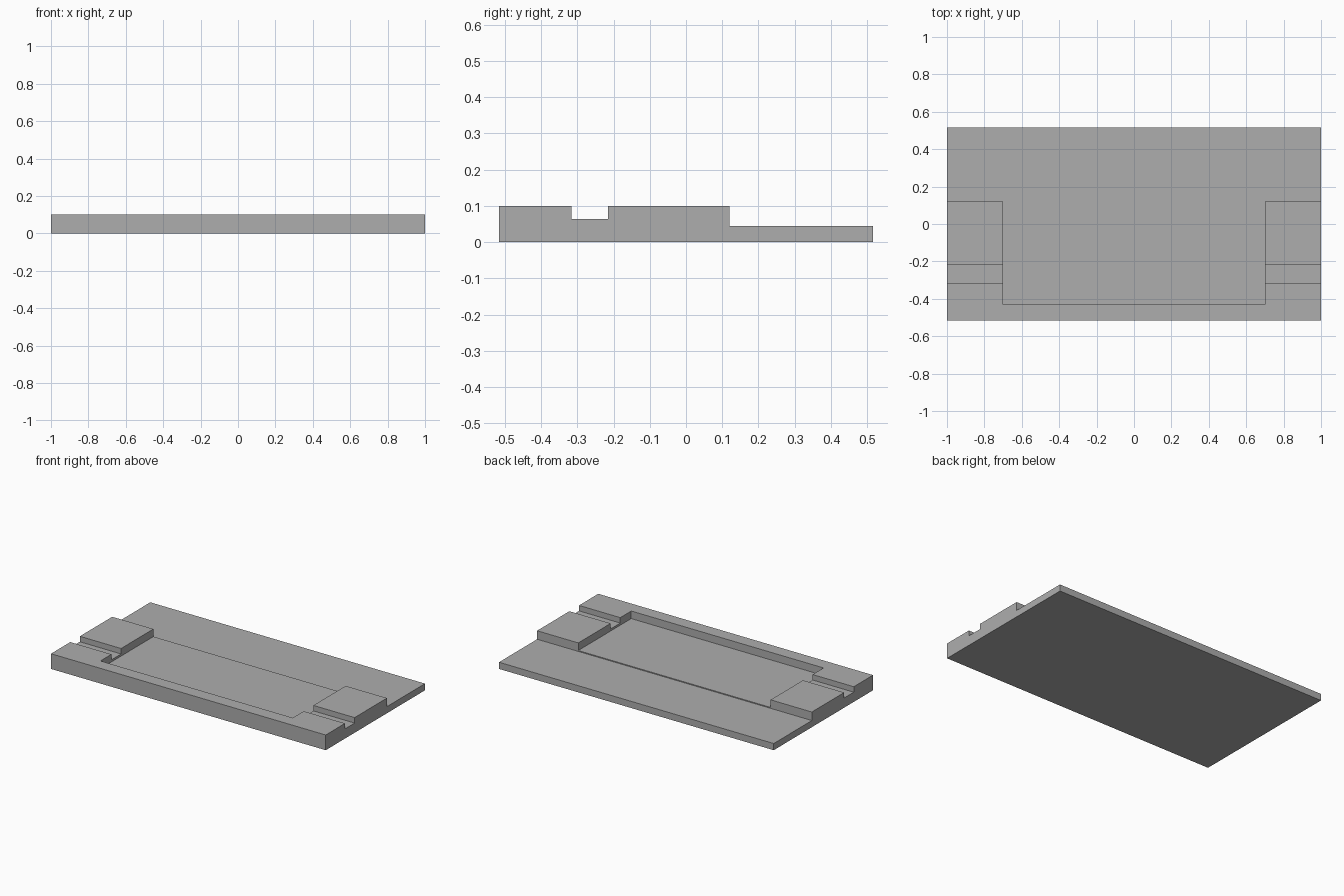
import bpy
import bmesh

if "Cube" in bpy.data.objects:
    bpy.data.objects.remove(bpy.data.objects["Cube"], do_unlink=True)

# Overall sizes
HALF_WIDTH = 1.0
HALF_DEPTH = 0.516
TOP, NOTCH, DECK, POCKET = 0.1, 0.064, 0.044, 0.05
BLOCK_BACK = 0.12


def extrude_profile(name, profile, half_width):
    """Prism with a (y, z) side profile, running from -half_width to half_width in x."""
    bm = bmesh.new()
    face = bm.faces.new([bm.verts.new((-half_width, y, z)) for y, z in profile])
    result = bmesh.ops.extrude_face_region(bm, geom=[face])
    moved = [v for v in result["geom"] if isinstance(v, bmesh.types.BMVert)]
    bmesh.ops.translate(bm, verts=moved, vec=(2 * half_width, 0, 0))
    bmesh.ops.recalc_face_normals(bm, faces=bm.faces)
    mesh = bpy.data.meshes.new(name)
    bm.to_mesh(mesh)
    bm.free()
    obj = bpy.data.objects.new(name, mesh)
    bpy.context.collection.objects.link(obj)
    return obj


# Plain grey material
grey = bpy.data.materials.new("plain_grey")
grey.use_nodes = True
colour = (0.42, 0.42, 0.42, 1)
grey.diffuse_color = colour
grey.node_tree.nodes["Principled BSDF"].inputs["Base Color"].default_value = colour

# Base plate: low rear deck, raised front with a cross groove
plate = extrude_profile("base_plate", [
    (-HALF_DEPTH, 0), (HALF_DEPTH, 0), (HALF_DEPTH, DECK),
    (BLOCK_BACK, DECK), (BLOCK_BACK, TOP),
    (-0.216, TOP), (-0.216, NOTCH), (-0.316, NOTCH), (-0.316, TOP),
    (-HALF_DEPTH, TOP),
], HALF_WIDTH)
plate.data.materials.append(grey)

# Wide pocket between the side blocks, open to the rear deck
cutter = extrude_profile("pocket_cutter", [
    (-0.43, POCKET), (0.3, POCKET), (0.3, 0.2), (-0.43, 0.2),
], 0.7)
cutter.data.materials.append(grey)
cutter.hide_render = True

cut = plate.modifiers.new("pocket", "BOOLEAN")
cut.operation = "DIFFERENCE"
cut.solver = "EXACT"
cut.object = cutter
bpy.context.view_layer.objects.active = plate
bpy.ops.object.modifier_apply(modifier=cut.name)
bpy.data.objects.remove(cutter, do_unlink=True)
